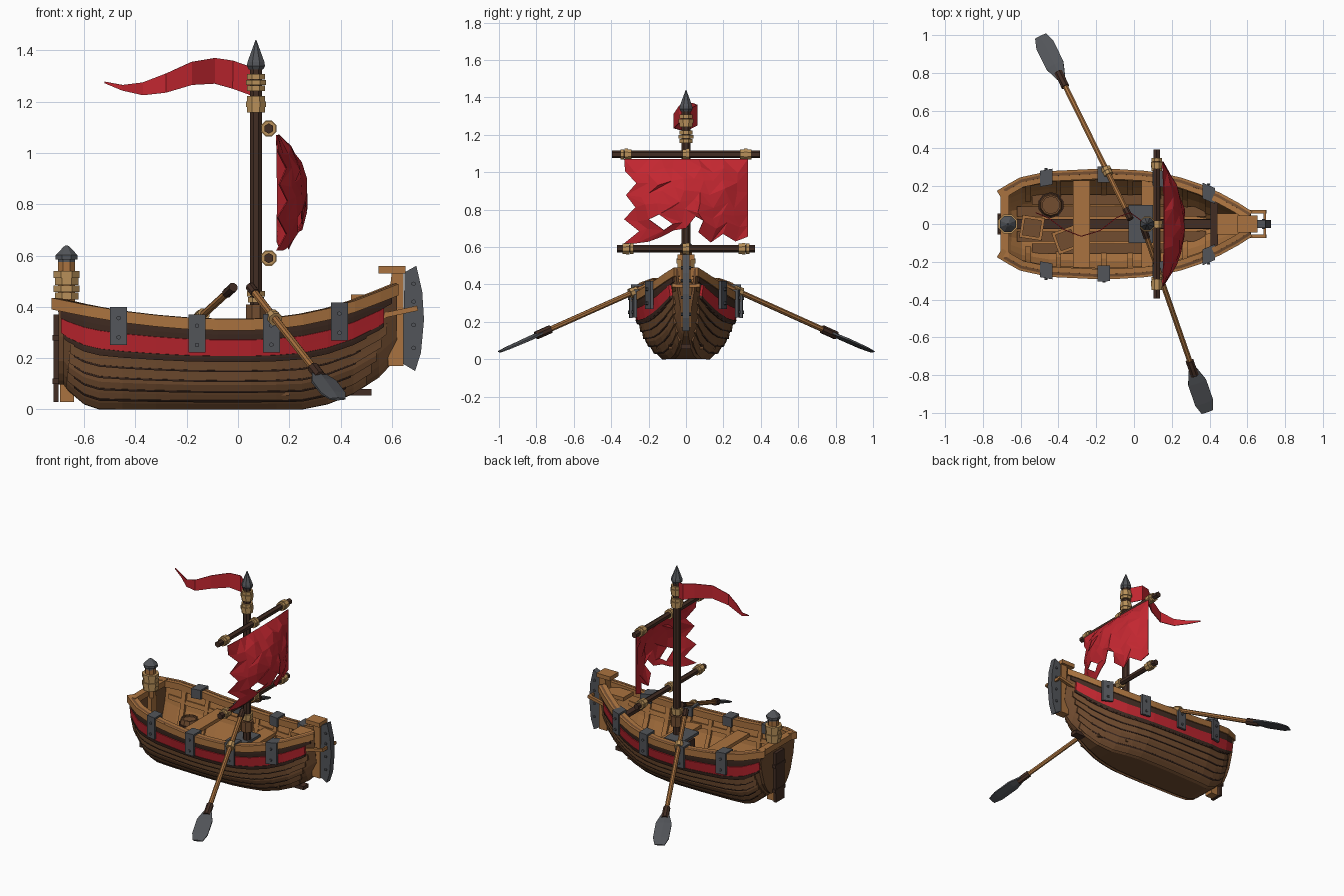
import bpy, bmesh, math, random
from mathutils import Vector

if "Cube" in bpy.data.objects:
    bpy.data.objects.remove(bpy.data.objects["Cube"])
random.seed(4)

def mat(name, r, g, b):
    m = bpy.data.materials.new(name)
    m.diffuse_color = (r, g, b, 1)
    m.use_nodes = True
    m.node_tree.nodes["Principled BSDF"].inputs["Base Color"].default_value = m.diffuse_color
    return m
LIGHT = mat("light_wood", .40, .17, .05)
BROWN = mat("hull_wood", .17, .075, .03)
DARK = mat("dark_wood", .055, .026, .017)
RED = mat("red_cloth", .55, .02, .03)
IRON = mat("iron", .085, .09, .10)
ROPE = mat("rope", .48, .28, .10)

def mesh(name, verts, faces, m, mirror=False, thick=0):
    me = bpy.data.meshes.new(name)
    bm = bmesh.new()
    vs = [bm.verts.new(v) for v in verts]
    for f in faces:
        bm.faces.new([vs[i] for i in f])
    bmesh.ops.recalc_face_normals(bm, faces=bm.faces)
    bm.to_mesh(me)
    bm.free()
    ob = bpy.data.objects.new(name, me)
    bpy.context.collection.objects.link(ob)
    me.materials.append(m)
    if mirror:
        ob.modifiers.new("mirror", 'MIRROR').use_axis = (False, True, False)
    if thick:
        s = ob.modifiers.new("thick", 'SOLIDIFY')
        s.thickness, s.offset = thick, 0
    return ob

def loft(name, rings, m, mirror=False):
    n, k = len(rings[0]), len(rings)
    f = [(r*n+i, r*n+(i+1) % n, (r+1)*n+(i+1) % n, (r+1)*n+i) for r in range(k-1) for i in range(n)]
    f += [tuple(range(n)), tuple(range((k-1)*n, k*n))]
    return mesh(name, [p for r in rings for p in r], f, m, mirror)

def box(name, c, s, m, rz=0, mirror=False):
    ring = [(-1, -1), (1, -1), (1, 1), (-1, 1)]
    cs, sn = math.cos(rz), math.sin(rz)
    def pt(a, b, z):
        x, y = a*s[0]/2, b*s[1]/2
        return (c[0]+x*cs-y*sn, c[1]+x*sn+y*cs, c[2]+z*s[2]/2)
    return loft(name, [[pt(a, b, z) for a, b in ring] for z in (-1, 1)], m, mirror)

def turned(name, a, b, prof, m, n=8, mirror=False):
    """n-sided shape along a->b, prof = (fraction, radius)"""
    a, b = Vector(a), Vector(b)
    d = (b-a).normalized()
    u = d.cross(Vector((0, 0, 1)) if abs(d.z) < .9 else Vector((0, 1, 0))).normalized()
    v = d.cross(u)
    ang = [2*math.pi*(i+.5)/n for i in range(n)]
    return loft(name, [[a.lerp(b, t)+(u*math.cos(q)+v*math.sin(q))*r for q in ang] for t, r in prof], m, mirror)

def rod(name, a, b, r, m, n=8, mirror=False):
    return turned(name, a, b, [(0, r), (1, r)], m, n, mirror)

def coil(name, c, axis, r, turns, w=.022):
    c, axis = Vector(c), Vector(axis).normalized()
    for i in range(turns):
        o = axis*w*(i-turns/2)
        rod(name, c+o, c+o+axis*w*.96, r*(1 if i % 2 else .9), ROPE)

# hull lines: half width, sheer height and keel height along x
def look(tab, x):
    for (x0, a), (x1, b) in zip(tab, tab[1:]):
        if x <= x1:
            return a+(b-a)*(x-x0)/(x1-x0)
    return tab[-1][1]
def W(x): return look([(-.72, .165), (-.68, .19), (-.6, .235), (-.45, .268), (-.2, .28), (0, .277), (.2, .25),
                       (.4, .182), (.55, .10), (.62, .055), (.66, .03)], x)
def S(x): return look([(-.72, .435), (-.6, .41), (-.4, .375), (-.2, .358), (0, .35), (.2, .362), (.4, .405), (.52, .45), (.62, .49)], x)
def K(x): return look([(-.72, .15), (-.66, .07), (-.6, .02), (-.54, 0), (.25, 0), (.35, .02), (.45, .06), (.55, .125), (.62, .2)], x)
TS = [0, .05, .13, .28, .57, .85, 1]
def hull(x, t, off=0):
    def p(t):
        f = look(list(zip(TS, [.36, .48, .6, .75, .9, .98, 1])), t)
        return W(x)*f**(1+1.1*max(0, min(1, (x-.1)/.5))), K(x)+t*(S(x)-K(x))
    (y0, z0), (y1, z1) = p(max(0, t-.04)), p(min(1, t+.04))
    l = math.hypot(y1-y0, z1-z0)
    y, z = p(t)
    return (x, max(.004, y+off*(z1-z0)/l), z-off*(y1-y0)/l)

XS = [-.69, -.66, -.6, -.54, -.45, -.32, -.2, -.08, .05, .15, .25, .35, .45, .55, .62]
def band(name, t0, t1, o0, o1, m, x0=-.69, x1=.6, inner=-.006):
    xs = [x0]+[x for x in XS if x0+.01 < x < x1-.01]+[x1]
    tm = (t0+t1)/2
    return loft(name, [[hull(x, t0, o0), hull(x, tm, (o0+o1)/2), hull(x, t1, o1),
                        hull(x, t1, inner), hull(x, tm, inner), hull(x, t0, inner)] for x in xs], m, True)

# hull shell with lighter lining
def section(x):
    half = [hull(x, t) for t in TS[::-1]]
    return half+[(x, 0, K(x))]+[(a, -b, c) for a, b, c in half[::-1]]
secs = [section(x) for x in XS]
n = len(secs[0])
shell = mesh("hull", [p for s in secs for p in s],
             [(r*n+i, r*n+i+1, (r+1)*n+i+1, (r+1)*n+i) for r in range(len(XS)-1) for i in range(n-1)], BROWN)
shell.data.materials.append(LIGHT)
sol = shell.modifiers.new("planking", 'SOLIDIFY')
sol.thickness, sol.offset, sol.material_offset = .015, -1, 1
loft("transom", [[(x, y, z) for _, y, z in section(-.68)] for x in (-.70, -.67)], BROWN)

# overlapping strakes, wales and rails
edges = [.03, .12, .22, .33, .44, .55]
for i in range(5):
    band("strake", edges[i], edges[i+1]+.01, .013, .003, BROWN, -.67+.004*i, .5+.02*i)
    band("strake_seam", edges[i+1]-.012, edges[i+1]+.006, .014, .014, DARK, -.64, .42+.02*i)
band("lower_wale", .555, .60, .016, .016, DARK, -.68, .57)
band("red_wale", .60, .775, .013, .013, RED, -.69, .57)
band("upper_wale", .775, .89, .008, .008, DARK, -.70, .6)
band("inner_stringer", .66, .74, -.012, -.012, LIGHT, -.65, .5, -.028)
rail = []
for x in [-.72]+XS[1:]:
    d = Vector((.02, W(x+.01)-W(x-.01))).normalized()
    c, s = Vector((x, W(x))), S(x)
    o, i = c+Vector((-d.y, d.x))*.012, c-Vector((-d.y, d.x))*.042
    rail.append([(o.x, o.y, s-.045), (o.x, o.y, s), (i.x, max(i.y, .003), s), (i.x, max(i.y, .003), s-.045)])
loft("gunwale", rail, LIGHT, True)
box("stern_rail", (-.685, 0, .41), (.045, .35, .04), LIGHT)

# inner ribs
for x in (-.56, -.4, -.16, -.02, .13, .27, .39):
    loft("rib", [[hull(x+a, t, o) if o else hull(x+a, t, -.01) for a, o in ((-.014, 0), (.014, 0), (.014, -.032), (-.014, -.032))]
                 for t in (.12, .28, .57, .85, .93)], LIGHT, True)

# iron straps over the rail
for xc in (-.465, -.16, .13, .395):
    rings = []
    for x in (xc-.033, xc+.033):
        w, s = W(x), S(xc)
        rings.append([(x, w+a, s+b) for a, b in ((-.06, -.05), (-.06, .014), (.024, .014), (.024, -.135),
                                                 (.008, -.135), (.008, .002), (-.047, .002), (-.047, -.05))])
    loft("iron_strap", rings, IRON, True)
    for dz in (-.03, -.105):
        y, z = W(xc)+.02, S(xc)+dz
        rod("strap_bolt", (xc, y, z), (xc, y+.011, z), .009, IRON, 6, True)

# bow: stem, head, iron cutwater and side loops
def plate(name, pts, w, m):
    return loft(name, [[(x, y, z) for x, z in pts] for y in (-w, w)], m)
plate("stem", [(.585, .17), (.645, .17), (.645, .54), (.60, .54), (.59, .45)], .028, LIGHT)
box("stem_head", (.60, 0, .545), (.105, .09, .028), LIGHT)
box("breasthook", (.52, 0, .436), (.16, .11, .026), LIGHT)
plate("cutwater", [(.64, .18), (.69, .15), (.713, .22), (.725, .35), (.718, .46), (.695, .56), (.65, .535)], .02, IRON)
for z in (.24, .33, .42, .49):
    rod("cutwater_bolt", (.685, -.027, z), (.685, .027, z), .009, IRON, 6)
rod("bow_bracket", (.56, .065, .365), (.70, .065, .395), .014, LIGHT, 4, True)
box("bow_crossbar", (.692, 0, .393), (.012, .14, .02), LIGHT)

# stern post, rudder board and lantern post
box("stern_post", (-.667, 0, .205), (.055, .06, .35), LIGHT)
box("rudder_board", (-.71, 0, .2), (.02, .09, .34), DARK)
for z in (.11, .28):
    box("rudder_hinge", (-.708, 0, z), (.03, .11, .022), DARK)
rod("lantern_post", (-.668, 0, .38), (-.668, 0, .575), .036, LIGHT)
coil("lantern_rope", (-.668, 0, .485), (0, 0, 1), .055, 4, .028)
turned("lantern_cap", (-.668, 0, .57), (-.668, 0, .64), [(0, .036), (.2, .036), (.22, .046), (.45, .046), (.9, .014), (1, .004)], IRON)

# floor, benches and mast step
for y, x0, x1 in ((0, -.62, .52), (.066, -.62, .38), (.13, -.54, .2)):
    box("floor_plank", ((x0+x1)/2, y, .068), (x1-x0, .054, .025), DARK if y == 0 else BROWN, 0, y > 0)
box("keelson", (.24, 0, .1), (.42, .05, .04), DARK)
box("rear_bench", (-.278, 0, .285), (.09, .46, .024), LIGHT)
box("mast_bench", (.09, 0, .25), (.1, .47, .024), LIGHT)
box("front_bench", (.425, 0, .33), (.04, .24, .024), DARK)
box("mast_step", (.04, 0, .16), (.11, .15, .16), DARK)
box("mast_step_plate", (.035, 0, .272), (.13, .2, .018), IRON)

# cargo: crates and barrel
for cx, cy, a in ((-.54, -.02, -.15), (-.36, -.085, .35)):
    box("crate", (cx, cy, .14), (.1, .1, .12), BROWN, a)
    for i in range(4):
        q = a+i*math.pi/2
        px, py = cx+.052*math.cos(q), cy+.052*math.sin(q)
        for z in (.092, .2):
            box("crate_slat", (px, py, z), (.016, .12, .022), LIGHT, q)
        q2 = q+math.pi/4
        box("crate_corner", (cx+.073*math.cos(q2), cy+.073*math.sin(q2), .145), (.018, .018, .11), LIGHT, a)
turned("barrel", (-.44, .1, .08), (-.44, .1, .25), [(0, .052), (.3, .066), (.7, .066), (1, .055), (1, .045), (.93, .045)], BROWN, 10)
for z in (.11, .2):
    rod("barrel_hoop", (-.44, .1, z), (-.44, .1, z+.018), .069, DARK, 10)

# mast
rod("mast", (.07, 0, .08), (.07, 0, 1.34), .026, DARK)
rod("mast_collar", (.07, 0, .34), (.07, 0, .41), .042, BROWN)
coil("mast_rope", (.07, 0, .44), (0, 0, 1), .038, 2)
coil("mast_rope", (.07, 0, 1.19), (0, 0, 1), .042, 3)
coil("mast_rope", (.07, 0, 1.275), (0, 0, 1), .042, 3)
turned("mast_tip", (.07, 0, 1.325), (.07, 0, 1.44), [(0, .03), (.12, .038), (.25, .036), (1, .002)], IRON)

# yards
for z, h, r in ((1.095, .395, .32), (.59, .37, .31)):
    rod("yard", (.12, -h, z), (.12, h, z), .02, DARK, 6)
    for y in (-r, 0, r):
        coil("yard_rope", (.12, y, z), (0, 1, 0), .033, 2 if y == 0 else 3, .02)

# torn sail
bottom = [.62, .62, .63, .655, .69, .70, .68, .625, .67, .63, .655]
left = [-.33, -.325, -.265, -.32, -.27, -.33, -.25, -.33]
R, C = 7, 10
vs = []
for i in range(R+1):
    for j in range(C+1):
        y = left[i]+(.33-left[i])*j/C
        z = 1.07-(1.07-bottom[j])*i/R
        if 0 < i < R and 0 < j < C:
            y += random.uniform(-.016, .016)
            z += random.uniform(-.016, .016)
        x = .15+.12*(1-(y/.335)**2)*max(0, 1-((z-.83)/.245)**2)**.8
        vs.append((x+(random.uniform(-.008, .008) if 0 < j < C and i else 0), y, z))
fs = []
for i in range(R):
    for j in range(C):
        if (i, j) in ((5, 2), (6, 5)):
            continue
        a, b, c, d = i*(C+1)+j, i*(C+1)+j+1, (i+1)*(C+1)+j+1, (i+1)*(C+1)+j
        fs += [(a, b, c), (a, c, d)] if random.random() < .5 else [(a, b, d), (b, c, d)]
mesh("sail", vs, fs, RED, thick=.005)

# pennant: x, y, top z, bottom z
pen = [(.05, .01, 1.335, 1.225), (-.02, .06, 1.36, 1.25), (-.09, .035, 1.37, 1.27), (-.18, -.035, 1.355, 1.265),
       (-.28, -.065, 1.31, 1.235), (-.37, -.03, 1.275, 1.225), (-.45, .03, 1.265, 1.243), (-.52, .06, 1.278, 1.272)]
mesh("pennant", [(x, y, z) for x, y, a, b in pen for z in (a, b)],
     [(2*i, 2*i+1, 2*i+3, 2*i+2) for i in range(len(pen)-1)], RED, thick=.005)

# oars
for a, b, g in (((.05, -.02, .475), (.385, -.985, .045), .27), ((-.02, .03, .475), (-.49, .985, .045), .26)):
    a, b = Vector(a), Vector(b)
    d = (b-a).normalized()
    side = d.cross(Vector((0, 0, 1))).normalized()
    up = side.cross(d)
    rod("oar_shaft", a, a.lerp(b, .8), .015, LIGHT)
    rod("oar_grip", a-d*.005, a+d*.06, .019, DARK)
    rod("oar_socket", a.lerp(b, .73), a.lerp(b, .81), .023, DARK)
    coil("oar_lashing", a.lerp(b, g), d, .028, 2)
    loft("oar_blade", [[a.lerp(b, t)+side*w*s+up*h*k for s, k in ((-1, -.4), (0, -1), (1, -.4), (1, .4), (0, 1), (-1, .4))]
                       for t, w, h in ((.78, .024, .012), (.85, .05, .013), (.96, .05, .01), (1.01, .032, .006))], IRON)
